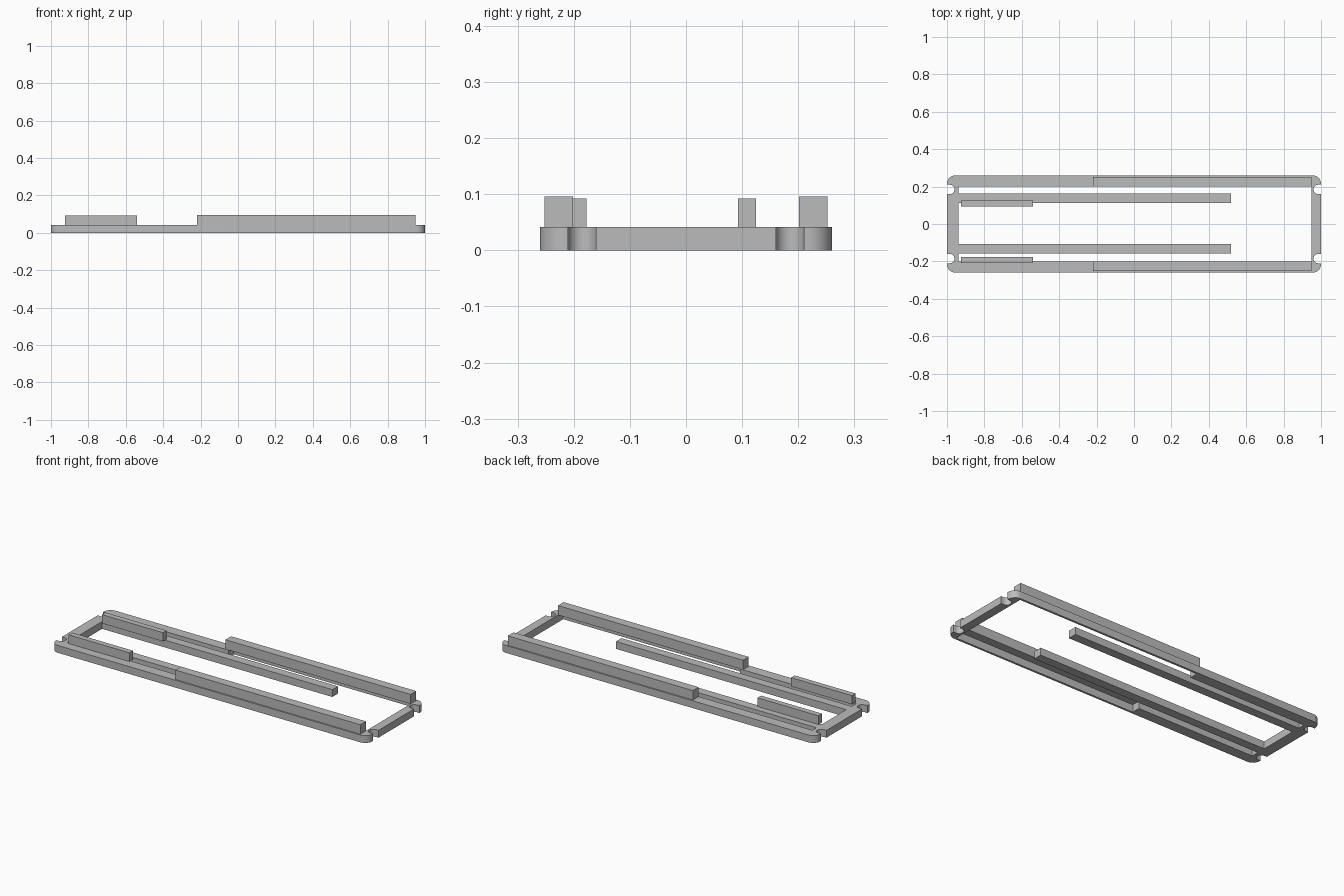
import bpy
import bmesh
from math import sin, cos, pi
from mathutils import Vector

cube = bpy.data.objects.get("Cube")
if cube:
    bpy.data.objects.remove(cube, do_unlink=True)

# Single plain colour
grey = bpy.data.materials.new("plain_grey")
grey.use_nodes = True
colour = (0.5, 0.5, 0.5, 1)
grey.diffuse_color = colour
grey.node_tree.nodes["Principled BSDF"].inputs["Base Color"].default_value = colour

BASE = 0.042      # frame thickness
HALF_W = 0.26     # half of the frame width


def link(name, mesh):
    obj = bpy.data.objects.new(name, mesh)
    bpy.context.collection.objects.link(obj)
    mesh.materials.clear()
    mesh.materials.append(grey)
    return obj


def box(name, x, y, z):
    """Box from (min, max) pairs."""
    bm = bmesh.new()
    bmesh.ops.create_cube(bm, size=1)
    for v in bm.verts:
        v.co = Vector([(a + b) / 2 + c * (b - a) for (a, b), c in zip((x, y, z), v.co)])
    mesh = bpy.data.meshes.new(name)
    bm.to_mesh(mesh)
    bm.free()
    return link(name, mesh)


def arc(cx, cy, r, start, end, steps=10):
    return [(cx + r * cos(start + (end - start) * i / steps),
             cy + r * sin(start + (end - start) * i / steps)) for i in range(steps + 1)]


# Outer outline: one quarter with rounded corner and U notch, mirrored round
R, NOTCH, NY, NX = 0.045, 0.025, 0.185, 0.985
quarter = [(1, NY - NOTCH)]
quarter += arc(NX, NY, NOTCH, 1.5 * pi, 0.5 * pi, 14)
quarter += [(1, NY + NOTCH)]
quarter += arc(1 - R, HALF_W - R, R, 0, pi / 2)
outer = quarter + [(-x, y) for x, y in reversed(quarter)]
outer += [(-x, -y) for x, y in quarter]
outer += [(x, -y) for x, y in reversed(quarter)]

# Opening: thick rails at one end, thin walls at the other
upper = [(-0.938, 0.2), (-0.2, 0.2), (-0.2, 0.248), (0.95, 0.248)]
opening = upper + [(x, -y) for x, y in reversed(upper)]

# Frame, filled from the two outlines and extruded
curve = bpy.data.curves.new("frame_outline", "CURVE")
curve.dimensions = "2D"
curve.fill_mode = "BOTH"
curve.extrude = BASE / 2
for outline in (outer, opening):
    spline = curve.splines.new("POLY")
    spline.points.add(len(outline) - 1)
    for point, (x, y) in zip(spline.points, outline):
        point.co = (x, y, 0, 1)
    spline.use_cyclic_u = True
helper = bpy.data.objects.new("frame_outline", curve)
bpy.context.collection.objects.link(helper)
bpy.context.view_layer.update()
mesh = bpy.data.meshes.new_from_object(
    helper.evaluated_get(bpy.context.evaluated_depsgraph_get()))
bpy.data.objects.remove(helper, do_unlink=True)
bm = bmesh.new()
bm.from_mesh(mesh)
bmesh.ops.remove_doubles(bm, verts=bm.verts, dist=0.0001)
bmesh.ops.translate(bm, verts=bm.verts, vec=(0, 0, BASE / 2))
bmesh.ops.recalc_face_normals(bm, faces=bm.faces)
bm.to_mesh(mesh)
bm.free()
frame = link("frame", mesh)
bpy.ops.object.select_all(action="DESELECT")
frame.select_set(True)
bpy.context.view_layer.objects.active = frame
bpy.ops.object.shade_smooth_by_angle(angle=pi / 6)

# Tall side bars standing on the walls
for name, s in (("back", 1), ("front", -1)):
    box(name + "_side_bar", (-0.22, 0.95), sorted((s * 0.201, s * 0.252)), (BASE, 0.096))

# Inner rails reaching out from the end of the frame
box("back_inner_rail", (-0.938, 0.518), (0.112, 0.162), (0, BASE))
box("front_inner_rail", (-0.938, 0.518), (-0.157, -0.107), (0, BASE))

# Short raised bars
box("back_short_bar", (-0.925, -0.54), (0.093, 0.125), (BASE, 0.092))
box("front_short_bar", (-0.925, -0.54), (-0.209, -0.177), (BASE, 0.092))
